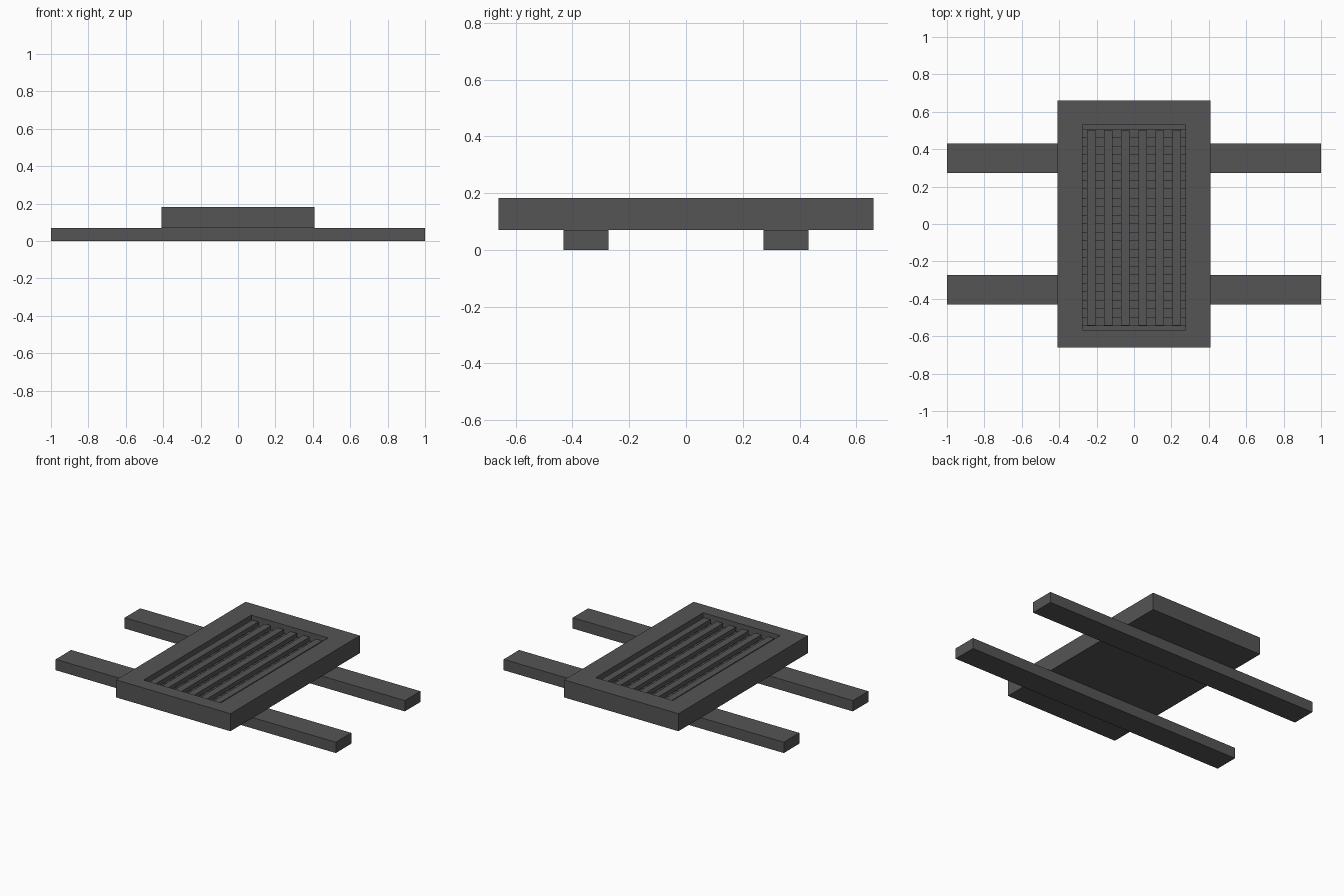
import bpy, bmesh

if "Cube" in bpy.data.objects:
    bpy.data.objects.remove(bpy.data.objects["Cube"])

grey = bpy.data.materials.new("dark grey metal")
grey.diffuse_color = (0.09, 0.09, 0.09, 1)
grey.use_nodes = True
grey.node_tree.nodes["Principled BSDF"].inputs["Base Color"].default_value = grey.diffuse_color


def finish(bm, name):
    bmesh.ops.recalc_face_normals(bm, faces=bm.faces[:])
    me = bpy.data.meshes.new(name)
    bm.to_mesh(me)
    bm.free()
    me.materials.append(grey)
    ob = bpy.data.objects.new(name, me)
    bpy.context.collection.objects.link(ob)
    return ob


def add_box(bm, x0, x1, y0, y1, z0, z1):
    vs = bmesh.ops.create_cube(bm, size=1)["verts"]
    for v in vs:
        v.co.x = x1 if v.co.x > 0 else x0
        v.co.y = y1 if v.co.y > 0 else y0
        v.co.z = z1 if v.co.z > 0 else z0


def box(name, *dims):
    bm = bmesh.new()
    add_box(bm, *dims)
    return finish(bm, name)


# recess layout
CY, HX, HY = -0.02, 0.275, 0.548
PITCH, W = 0.0915, 0.045
FLOOR, TOP = 0.10, 0.183

# plate with a rectangular recess in its top
bm = bmesh.new()
add_box(bm, -0.408, 0.408, -0.66, 0.66, 0.07, TOP)
bm.normal_update()
top = max(bm.faces, key=lambda f: f.calc_center_median().z)
bmesh.ops.inset_region(bm, faces=[top], thickness=0.1)
for v in top.verts:
    v.co.x = HX if v.co.x > 0 else -HX
    v.co.y = CY + (HY if v.co.y > 0 else -HY)
pit = bmesh.ops.extrude_discrete_faces(bm, faces=[top])["faces"][0]
for v in pit.verts:
    v.co.z = FLOOR
finish(bm, "plate")

# support rails under the plate
for name, s in (("front_rail", -1), ("back_rail", 1)):
    box(name, -1, 1, s * 0.352 - 0.079, s * 0.352 + 0.079, 0, 0.07)

# long grate bars
bm = bmesh.new()
for i in range(6):
    x = (i - 2.5) * PITCH
    add_box(bm, x - W / 2, x + W / 2, CY - 0.522, CY + 0.522, 0.14, 0.168)
finish(bm, "grate_bars")

# cross rungs below the bars
bm = bmesh.new()
for i in range(12):
    y = CY + (i - 5.5) * PITCH
    add_box(bm, -HX, HX, y - W / 2, y + W / 2, 0.112, 0.14)
finish(bm, "grate_rungs")
